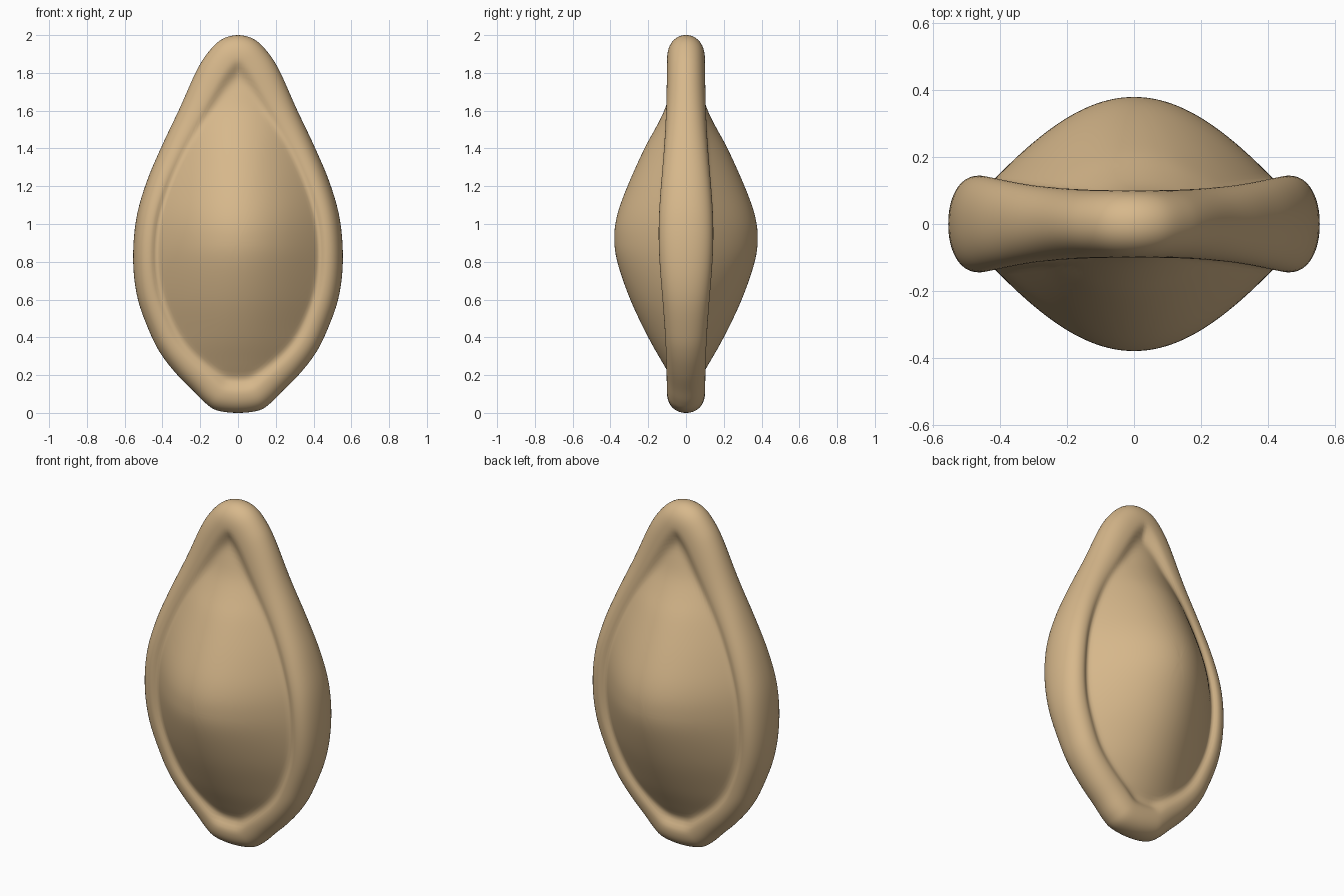
import bpy, bmesh, math
from mathutils import Vector

if "Cube" in bpy.data.objects:
    bpy.data.objects.remove(bpy.data.objects["Cube"], do_unlink=True)

# Half outline (x, z) from the bottom to the tip
HALF = [(0, 0), (.11, .013), (.17, .05), (.235, .115), (.32, .2), (.4, .3), (.46, .41),
        (.53, .6), (.555, .8), (.54, 1.02), (.485, 1.22), (.4, 1.42), (.31, 1.61),
        (.225, 1.8), (.165, 1.9), (.09, 1.975), (0, 2)]
# Height of the swollen middle along z
SWELL = [(0, .02), (.15, .06), (.25, .115), (.4, .2), (.6, .295), (.8, .364), (.93, .38),
         (1.05, .364), (1.2, .31), (1.4, .22), (1.5, .165), (1.6, .115), (1.7, .085),
         (1.8, .06), (2, .03)]
SUB = 5
CENTRE = Vector((0, .9))


def catmull(p0, p1, p2, p3, t):
    return .5 * (2 * p1 + (p2 - p0) * t + (2 * p0 - 5 * p1 + 4 * p2 - p3) * t * t
                 + (3 * p1 - p0 - 3 * p2 + p3) * t ** 3)


def lookup(table, z):
    for (z0, v0), (z1, v1) in zip(table, table[1:]):
        if z <= z1:
            return v0 + (v1 - v0) * max(0, z - z0) / max(z1 - z0, 1e-6)
    return table[-1][1]


def smoothstep(a, b, v):
    t = min(1, max(0, (v - a) / (b - a)))
    return t * t * (3 - 2 * t)


def smooth_max(a, b, k):
    h = max(k - abs(a - b), 0) / k
    return max(a, b) + h * h * k / 4


# Closed smooth outline
pts = [Vector(p) for p in HALF] + [Vector((-x, z)) for x, z in HALF[-2:0:-1]]
n = len(pts)
outline = [catmull(pts[i - 1], pts[i], pts[(i + 1) % n], pts[(i + 2) % n], k / SUB)
           for i in range(n) for k in range(SUB)]
half_count = (len(HALF) - 1) * SUB + 1
width = [(p.y, p.x) for p in outline[:half_count]]
swell = []
for i in range(len(SWELL) - 1):
    q = [Vector(SWELL[min(max(i + j, 0), len(SWELL) - 1)]) for j in (-1, 0, 1, 2)]
    swell += [tuple(catmull(*q, k / SUB)) for k in range(SUB)]
swell.append(SWELL[-1])


def edge_distance(p):
    best = 9
    for a, b in zip(outline, outline[1:] + outline[:1]):
        e = b - a
        t = min(1, max(0, (p - a).dot(e) / e.length_squared))
        best = min(best, (a + e * t - p).length)
    return best


def thickness(p):
    """Half thickness: a rounded raised rim blended with a swollen middle."""
    d, z = edge_distance(p), p.y
    rim = .1 + .045 * math.exp(-((z - .95) / .45) ** 2)
    w = .09 + .04 * smoothstep(1.3, 1.85, z) + .02 * smoothstep(.4, .1, z) if z > .4 \
        else .09 + .02 * (1 - smoothstep(.1, .4, z))
    if d < w:
        ridge = rim * (1 - (1 - d / w) ** 2.3) ** (1 / 2.1)
    else:
        ridge = rim - (rim - .055) * smoothstep(w, w + .1, d)
    half = max(lookup(width, z), .01) * .98
    bulge = lookup(swell, z) * math.cos(math.pi / 2 * min(1, abs(p.x) / half))
    return smooth_max(ridge, bulge, .025) if d > w else \
        ridge + (smooth_max(rim, bulge, .025) - rim) * smoothstep(0, w, d)


# Rings from the edge inwards, mirrored front and back
RINGS = 44
bm = bmesh.new()
edge = [bm.verts.new((p.x, 0, p.y)) for p in outline]
m = len(edge)
layers = []
for r in range(1, RINGS):
    s = math.cos(math.pi / 2 * r / RINGS)
    layers.append([(q, thickness(q)) for q in (CENTRE + (p - CENTRE) * s for p in outline)])
middle = thickness(CENTRE)
for side in (-1, 1):
    prev = edge
    for layer in layers:
        ring = [bm.verts.new((q.x, side * y, q.y)) for q, y in layer]
        for i in range(m):
            j = (i + 1) % m
            bm.faces.new((prev[i], prev[j], ring[j], ring[i]))
        prev = ring
    tip = bm.verts.new((CENTRE.x, side * middle, CENTRE.y))
    for i in range(m):
        bm.faces.new((prev[i], prev[(i + 1) % m], tip))
# Soften the seams
bmesh.ops.smooth_vert(bm, verts=[v for v in bm.verts if abs(v.co.y) > .03], factor=.5,
                      use_axis_x=False, use_axis_y=True, use_axis_z=False)
bmesh.ops.recalc_face_normals(bm, faces=bm.faces)
mesh = bpy.data.meshes.new("seed")
bm.to_mesh(mesh)
bm.free()
mesh.shade_smooth()
seed = bpy.data.objects.new("seed", mesh)
bpy.context.collection.objects.link(seed)

# Tan shell colour
tan = bpy.data.materials.new("tan_shell")
tan.use_nodes = True
tan.diffuse_color = (.68, .48, .26, 1)
tan.node_tree.nodes["Principled BSDF"].inputs["Base Color"].default_value = tan.diffuse_color
mesh.materials.append(tan)
